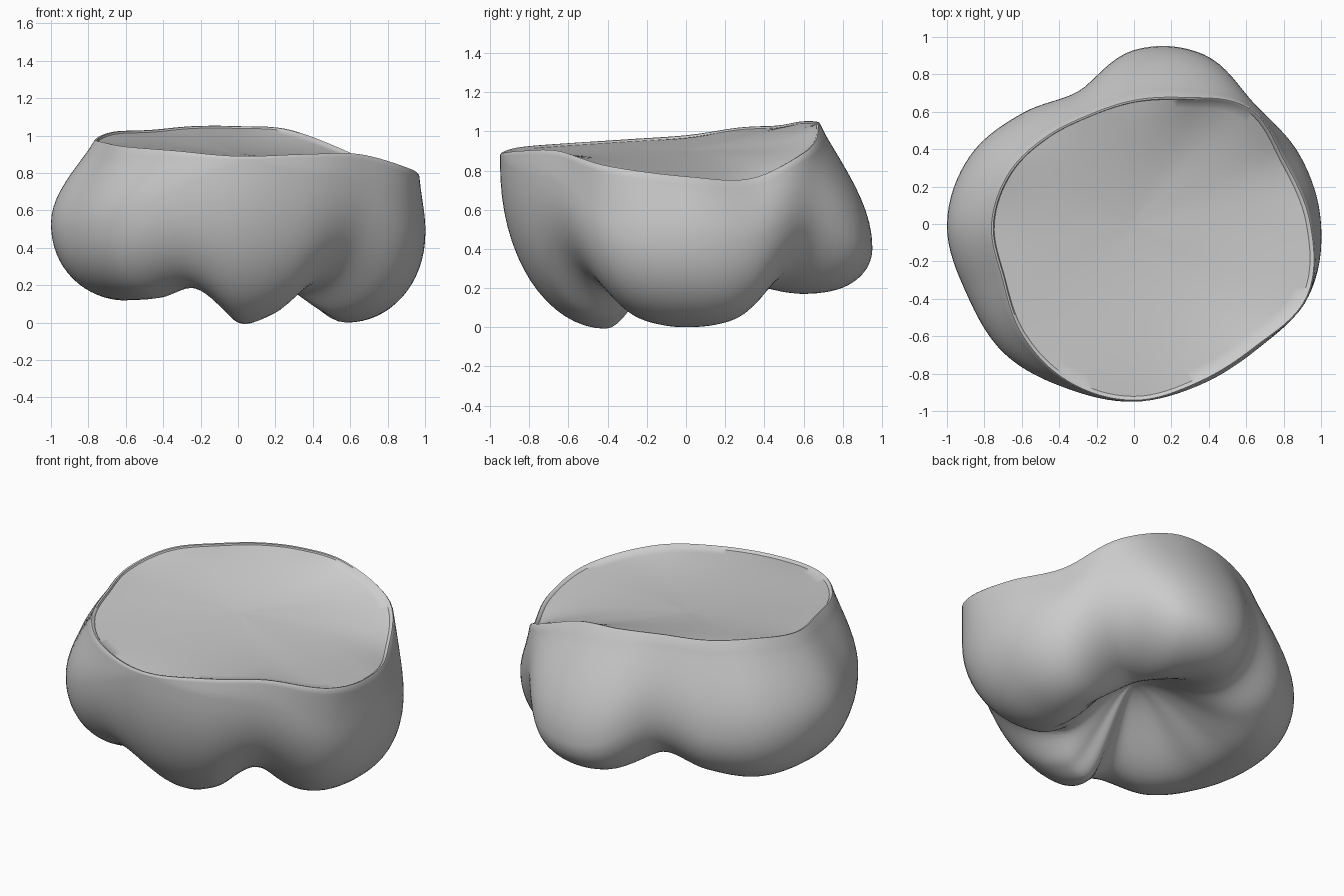
import bpy
import bmesh
from math import sin, cos, pi, tau

default = bpy.data.objects.get("Cube")
if default:
    bpy.data.objects.remove(default, do_unlink=True)

# Sections every 22.5 degrees from +x, in hundredths:
# rim radius, rim height, widest radius, its height, lobe-bottom radius, its height
SECTIONS = [
    (95, 77, 100, 48, 58, 0),
    (88, 76, 96, 45, 62, 4),
    (88, 90, 91, 62, 47, 20),
    (74, 103, 98, 44, 64, 17),
    (67, 105, 93, 42, 69, 20),
    (64, 105, 77, 60, 50, 28),
    (67, 103, 84, 50, 58, 21),
    (73, 102, 95, 50, 62, 14),
    (77, 98, 100, 53, 60, 12),
    (77, 96, 97, 50, 63, 12),
    (85, 94, 98, 55, 62, 13),
    (92, 92, 95, 70, 56, 18),
    (95, 89, 95, 85, 42, 0),
    (92, 90, 93, 80, 43, 4),
    (93, 90, 94, 75, 40, 17),
    (101, 82, 101, 55, 56, 4),
]
SEGMENTS = 128
BASE_CENTRE = 0.45
CAP_SAG = 0.03
CAP_EDGE = 0.97


def section_at(angle):
    """Smooth periodic interpolation between neighbouring sections."""
    count = len(SECTIONS)
    position = angle / tau * count
    index = int(position)
    t = position - index
    near = [SECTIONS[(index + k) % count] for k in (-1, 0, 1, 2)]
    return [(b + t / 2 * (c - a + t * (2 * a - 5 * b + 4 * c - d
            + t * (3 * (b - c) + d - a)))) / 100
            for a, b, c, d in zip(*near)]


def lerp(a, b, t):
    return a + (b - a) * t


ANGLES = [tau * i / SEGMENTS for i in range(SEGMENTS)]
RIM = [section_at(a)[1] for a in ANGLES]
TOP_CENTRE = sum(RIM) / SEGMENTS - CAP_SAG

# Waves around the rim; each fades towards the middle of the cut top
WAVES = [(n,
          sum(z * cos(n * a) for z, a in zip(RIM, ANGLES)) * 2 / SEGMENTS,
          sum(z * sin(n * a) for z, a in zip(RIM, ANGLES)) * 2 / SEGMENTS)
         for n in range(1, 20)]


def cap_height(s, angle):
    """Height of a membrane stretched across the rim, sagging slightly."""
    return TOP_CENTRE + CAP_SAG * s * s + sum(
        s ** n * (c * cos(n * angle) + d * sin(n * angle)) for n, c, d in WAVES)


def outline(angle):
    """Radius and height from the cut top, over the wall, to the underside."""
    rim_r, rim_z, wide_r, wide_z, low_r, low_z = section_at(angle)
    points = []
    # cut top
    for i in range(1, 17):
        s = i / 16
        points.append((CAP_EDGE * rim_r * s, cap_height(s, angle) - 0.012 * s ** 4))
    # rounded rim lip
    points += [(rim_r - 0.018, rim_z - 0.002), (rim_r - 0.008, rim_z),
               (rim_r - 0.001, rim_z - 0.008)]
    # upper wall
    for i in range(1, 11):
        t = i / 10
        points.append((lerp(rim_r, wide_r, sin(t ** 1.1 * pi / 2)),
                       lerp(rim_z - 0.012, wide_z, t)))
    # lower wall rolling under each lobe
    for i in range(1, 17):
        a = i / 16 * pi / 2
        points.append((lerp(low_r, wide_r, max(cos(a), 0)),
                       lerp(wide_z, low_z, sin(a) ** 0.95)))
    # underside folding into the central dimple
    for i in range(1, 14):
        t = i / 14
        points.append((low_r * (1 - t),
                       lerp(low_z, BASE_CENTRE, t * t * (3 - 2 * t))))
    return points


# Body
bm = bmesh.new()
top = bm.verts.new((0, 0, TOP_CENTRE))
base = bm.verts.new((0, 0, BASE_CENTRE))
columns = [[bm.verts.new((r * cos(a), r * sin(a), z)) for r, z in outline(a)]
           for a in ANGLES]
for i, column in enumerate(columns):
    other = columns[(i + 1) % SEGMENTS]
    bm.faces.new((top, column[0], other[0]))
    bm.faces.new((base, other[-1], column[-1]))
    for j in range(len(column) - 1):
        bm.faces.new((column[j], column[j + 1], other[j + 1], other[j]))
bmesh.ops.recalc_face_normals(bm, faces=bm.faces)

mesh = bpy.data.meshes.new("lobed_body")
bm.to_mesh(mesh)
bm.free()
body = bpy.data.objects.new("lobed_body", mesh)
bpy.context.collection.objects.link(body)

# Plain grey material
grey = bpy.data.materials.new("light_grey")
grey.use_nodes = True
colour = (0.6, 0.6, 0.6, 1)
grey.diffuse_color = colour
grey.node_tree.nodes["Principled BSDF"].inputs["Base Color"].default_value = colour
mesh.materials.append(grey)

bpy.ops.object.select_all(action="DESELECT")
body.select_set(True)
bpy.context.view_layer.objects.active = body
bpy.ops.object.shade_smooth_by_angle(angle=pi / 4)
